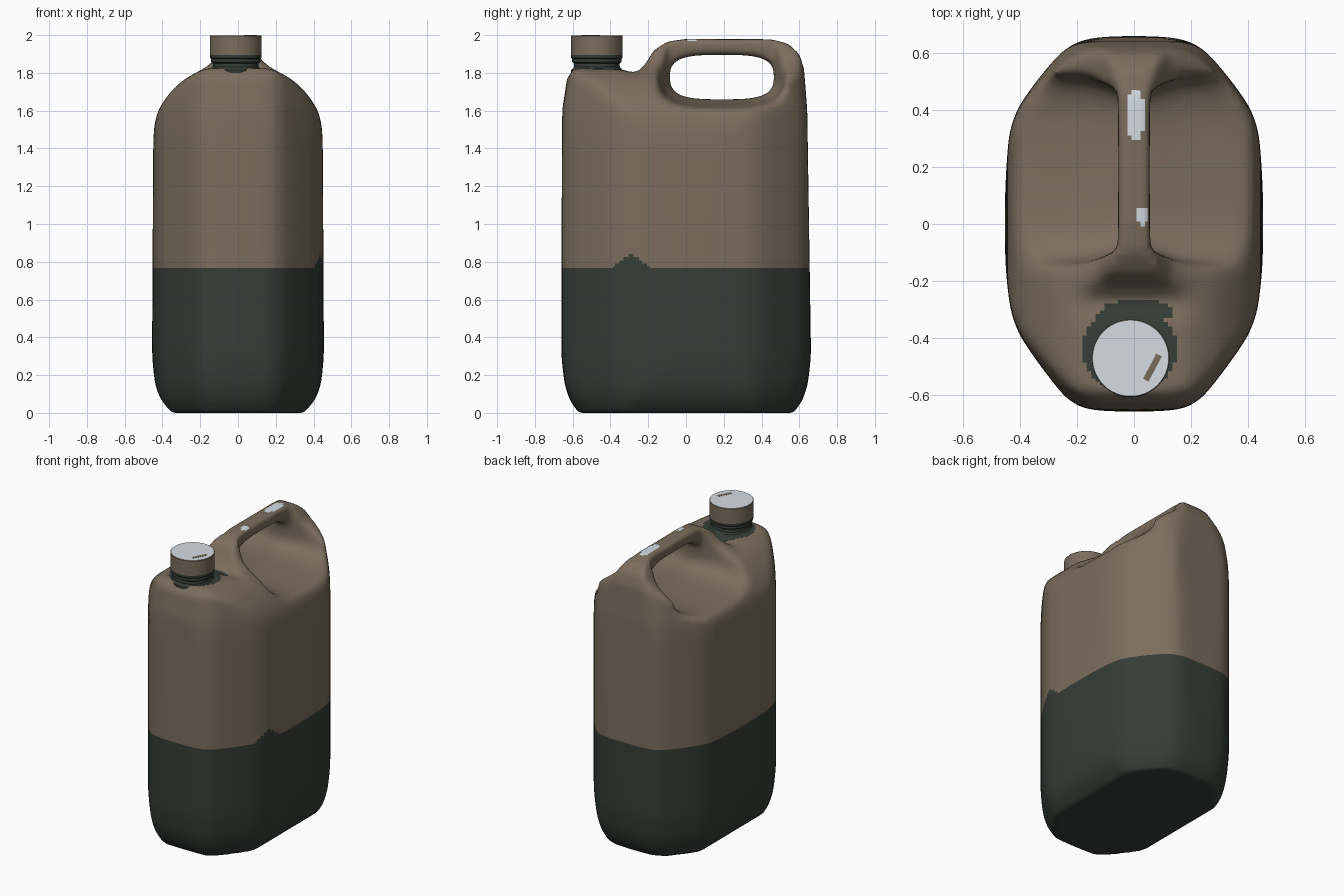
import bpy, bmesh, math
from mathutils import Matrix

if "Cube" in bpy.data.objects:
    bpy.data.objects.remove(bpy.data.objects["Cube"])


def material(name, col):
    m = bpy.data.materials.new(name)
    m.diffuse_color = (*col, 1)
    m.use_nodes = True
    m.node_tree.nodes["Principled BSDF"].inputs["Base Color"].default_value = m.diffuse_color
    return m


BROWN = material("brown plastic", (0.195, 0.153, 0.108))
GREEN = material("dark green", (0.036, 0.047, 0.038))
PALE = material("pale grey", (0.66, 0.72, 0.77))


def make(name, bm, mats=()):
    bmesh.ops.recalc_face_normals(bm, faces=bm.faces)
    me = bpy.data.meshes.new(name)
    bm.to_mesh(me)
    bm.free()
    ob = bpy.data.objects.new(name, me)
    bpy.context.collection.objects.link(ob)
    for m in mats:
        me.materials.append(m)
    return ob


def loft(name, rings):
    bm = bmesh.new()
    vs = [[bm.verts.new(p) for p in r] for r in rings]
    n = len(rings[0])
    for a, b in zip(vs, vs[1:]):
        for i in range(n):
            j = (i + 1) % n
            bm.faces.new((a[i], a[j], b[j], b[i]))
    bm.faces.new(vs[0])
    bm.faces.new(vs[-1])
    return make(name, bm)


def apply(ob, mod):
    bpy.context.view_layer.objects.active = ob
    bpy.ops.object.modifier_apply(modifier=mod.name)


def boolean(ob, cutter, op):
    m = ob.modifiers.new("cut", 'BOOLEAN')
    m.operation, m.solver, m.object = op, 'EXACT', cutter
    apply(ob, m)
    bpy.data.objects.remove(cutter)


def mirrored(half):
    return half + [(-x, v) for x, v in reversed(half)]


def rounded(pts):
    # one pass of corner cutting
    out = []
    for (a, b), (c, d) in zip(pts, pts[1:] + pts[:1]):
        out += [(a * .75 + c * .25, b * .75 + d * .25), (a * .25 + c * .75, b * .25 + d * .75)]
    return out


# Body: plan, front and side outlines intersected
plan = rounded(mirrored([(0.1, -0.66), (0.215, -0.645), (0.33, -0.5), (0.425, -0.36), (0.45, -0.2),
                         (0.457, 0), (0.45, 0.2), (0.435, 0.37), (0.34, 0.51), (0.225, 0.64),
                         (0.1, 0.662)]))
front = mirrored([(0.35, 0), (0.41, 0.07), (0.44, 0.15), (0.455, 0.3), (0.449, 1.4), (0.445, 1.52),
                  (0.425, 1.6), (0.37, 1.685), (0.295, 1.76), (0.2, 1.815), (0.13, 1.86),
                  (0.085, 1.93), (0.045, 1.985)])
side = [(-0.58, 0), (-0.62, 0.06), (-0.65, 0.16), (-0.662, 0.3), (-0.655, 1.7), (-0.625, 1.78),
        (-0.59, 1.825), (-0.34, 1.82), (-0.27, 1.795), (-0.22, 1.84), (-0.17, 1.92), (-0.1, 1.965),
        (0.0, 1.98), (0.45, 1.978), (0.54, 1.955), (0.6, 1.90), (0.625, 1.82), (0.642, 1.6),
        (0.662, 0.3), (0.65, 0.16), (0.62, 0.06), (0.58, 0)]
levels = [(0, 0.86), (0.06, 0.93), (0.15, 0.975), (0.3, 1), (1.5, 1), (1.62, 0.99), (1.72, 0.965),
          (1.83, 0.945), (2.1, 0.9)]
jug = loft("jug_body", [[(x * s, y * s, z) for x, y in plan] for z, s in levels])
boolean(jug, loft("front_cut", [[(x, y, z) for x, z in front] for y in (-1, 1)]), 'INTERSECT')
boolean(jug, loft("side_cut", [[(x, y, z) for y, z in side] for x in (-1, 1)]), 'INTERSECT')


# Handle opening and the hollows beside it
def hole_ring(x, hy, down, up):
    pts = []
    for i in range(40):
        a = 2 * math.pi * (i + 0.5) / 40
        c, s = math.cos(a), math.sin(a)
        c = math.copysign(abs(c) ** 0.62, c)
        s = math.copysign(abs(s) ** 0.62, s)
        pts.append((x, 0.19 + hy * c, 1.78 + s * (up if s > 0 else down)))
    return pts


half = [(0.03, 0.275, 0.12, 0.115), (0.055, 0.285, 0.122, 0.13), (0.07, 0.29, 0.124, 0.6),
        (0.16, 0.325, 0.14, 0.6), (0.5, 0.35, 0.175, 0.6)]
rings = [hole_ring(-x, *r) for x, *r in reversed(half)] + [hole_ring(x, *r) for x, *r in half]
boolean(jug, loft("handle_cut", rings), 'DIFFERENCE')

# Soften into one moulded skin, more strongly away from the handle and neck
m = jug.modifiers.new("skin", 'REMESH')
m.mode, m.voxel_size = 'VOXEL', 0.016
apply(jug, m)
m = jug.modifiers.new("soften", 'SMOOTH')
m.factor, m.iterations = 0.5, 8
apply(jug, m)
group = jug.vertex_groups.new(name="soft")
for v in jug.data.vertices:
    w = max((abs(v.co.x) - 0.08) / 0.1, (1.62 - v.co.z) / 0.1)
    group.add([v.index], min(1, max(0, w)) if v.co.z > 0.02 else 0, 'REPLACE')
m = jug.modifiers.new("soften_more", 'SMOOTH')
m.factor, m.iterations, m.vertex_group = 0.5, 35, "soft"
apply(jug, m)

# Body colours: green lower part, stain by the neck, worn spots on the handle
jug.data.materials.clear()
for mt in (BROWN, GREEN, PALE):
    jug.data.materials.append(mt)
LINE = 0.768
bm = bmesh.new()
bm.from_mesh(jug.data)
bmesh.ops.bisect_plane(bm, geom=bm.verts[:] + bm.edges[:] + bm.faces[:],
                       plane_co=(0, 0, LINE), plane_no=(0, 0, 1))


def spot(c, x, y, rx, ry):
    return ((c.x - x) / rx) ** 2 + ((c.y - y) / ry) ** 2 < 1


for f in bm.faces:
    f.smooth = True
    c = f.calc_center_median()
    bump = 0.065 * math.exp(-((c.y + 0.29) / 0.07) ** 2) if c.x > 0.3 else 0
    f.material_index = 0
    if c.z < LINE + (bump if bump > 0.01 else 0):
        f.material_index = 1
    elif c.z > 1.77 and (spot(c, -0.015, -0.44, 0.165, 0.16)
                         or spot(c, 0.01, -0.31, 0.125, 0.045)):
        f.material_index = 1
    elif c.z > 1.93 and (spot(c, 0.005, 0.385, 0.032, 0.09) or spot(c, 0.03, 0.03, 0.018, 0.034)):
        f.material_index = 2
bm.to_mesh(jug.data)
bm.free()


# Neck and cap: lathed profiles
def lathe(name, prof, mats, rule=None):
    n = 48
    bm = bmesh.new()
    vs = [[bm.verts.new((-0.012 + r * math.cos(2 * math.pi * i / n),
                         -0.472 + r * math.sin(2 * math.pi * i / n), z)) for i in range(n)]
          for r, z in prof]
    for a, b in zip(vs, vs[1:]):
        for i in range(n):
            j = (i + 1) % n
            bm.faces.new((a[i], a[j], b[j], b[i]))
    bm.faces.new(vs[0])
    bm.faces.new(vs[-1])
    if rule:
        for f in bm.faces:
            f.material_index = rule(f.calc_center_median())
    ob = make(name, bm, mats)
    bpy.ops.object.select_all(action='DESELECT')
    ob.select_set(True)
    bpy.context.view_layer.objects.active = ob
    bpy.ops.object.shade_smooth_by_angle(angle=math.radians(35))
    return ob


lathe("neck", [(0.14, 1.77), (0.137, 1.815), (0.122, 1.83), (0.12, 1.85), (0.131, 1.858),
               (0.131, 1.872), (0.122, 1.885)], [GREEN])
lathe("cap", [(0.13, 1.873), (0.137, 1.88), (0.137, 1.895), (0.137, 1.996), (0.134, 1.999)],
      [BROWN, PALE, GREEN], lambda c: 1 if c.z > 1.9985 else 2 if c.z < 1.89 else 0)

# Small brown scuff on the cap
bm = bmesh.new()
bmesh.ops.create_cube(bm, size=1, matrix=Matrix.Translation((0.065, -0.505, 1.9985))
                      @ Matrix.Rotation(math.radians(-28), 4, 'Z')
                      @ Matrix.Diagonal((0.022, 0.1, 0.003, 1)))
make("cap_scuff", bm, [BROWN])
